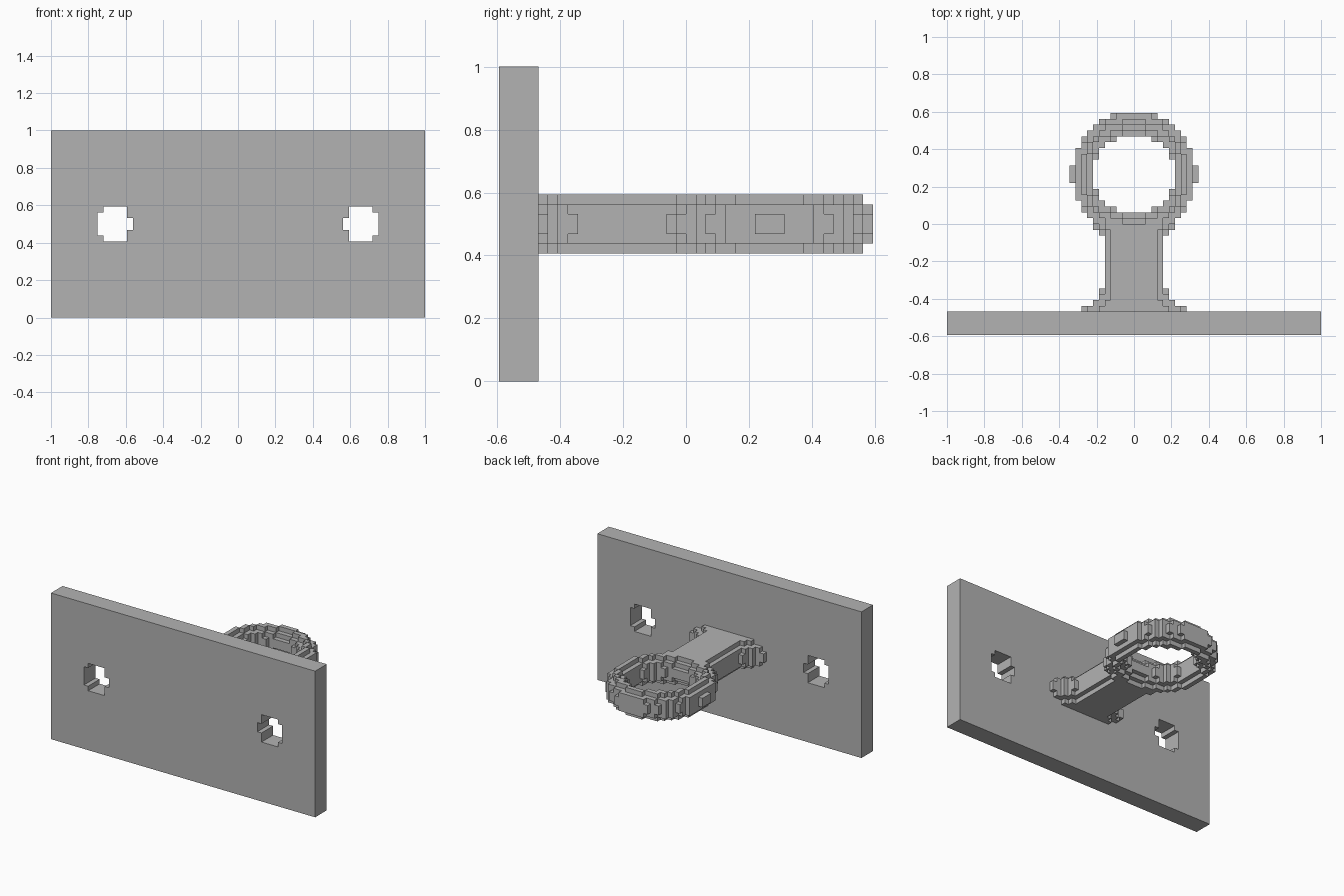
import bpy, bmesh

if "Cube" in bpy.data.objects:
    bpy.data.objects.remove(bpy.data.objects["Cube"], do_unlink=True)

U = 1 / 32  # size of one block

grey = bpy.data.materials.new("plain grey")
grey.use_nodes = True
colour = (0.45, 0.45, 0.45, 1)
grey.diffuse_color = colour
grey.node_tree.nodes["Principled BSDF"].inputs["Base Color"].default_value = colour


def block_solid(name, xs, ys, zs, inside):
    """Closed shell around every grid cell whose centre passes the inside rule."""
    axes = (xs, ys, zs)
    mids = [[(a + b) / 2 for a, b in zip(ax, ax[1:])] for ax in axes]
    cells = {(i, j, k)
             for i, x in enumerate(mids[0])
             for j, y in enumerate(mids[1])
             for k, z in enumerate(mids[2]) if inside(x, y, z)}
    bm = bmesh.new()
    verts = {}

    def corner(idx):
        if idx not in verts:
            verts[idx] = bm.verts.new([axes[n][idx[n]] * U for n in range(3)])
        return verts[idx]

    for cell in cells:
        for n in range(3):
            for side in (0, 1):
                near = list(cell)
                near[n] += 1 if side else -1
                if tuple(near) in cells:
                    continue
                loop = []
                for a, b in ((0, 0), (1, 0), (1, 1), (0, 1)):
                    c = list(cell)
                    c[n] += side
                    c[(n + 1) % 3] += a
                    c[(n + 2) % 3] += b
                    loop.append(corner(tuple(c)))
                bm.faces.new(loop if side else loop[::-1])
    mesh = bpy.data.meshes.new(name)
    bm.to_mesh(mesh)
    bm.free()
    mesh.materials.append(grey)
    ob = bpy.data.objects.new(name, mesh)
    bpy.context.collection.objects.link(ob)
    return ob


# Mounting plate with two stepped screw holes
def in_plate(x, y, z):
    x, h = abs(x), abs(z - 16)
    hole = ((23 < x < 24 and h < 2) or (19 < x < 23 and h < 3)
            or (18 < x < 19 and h < 1))
    return not hole


side_cuts = [18, 19, 23, 24, 32]
block_solid("mounting_plate", [-c for c in reversed(side_cuts)] + side_cuts,
            [-19, -15], [0, 13, 14, 15, 17, 18, 19, 32], in_plate)

# Ring: squared inner and outer radius for core, middle and outermost layers
RING = [(46.6, 113.4), (52, 106.7), (68, 85.5)]


def in_ring(x, y, z):
    inner, outer = RING[int(abs(z - 16))]
    return inner < x * x + (y - 8.5) ** 2 < outer


layers = list(range(13, 20))
block_solid("ring", list(range(-11, 12)), list(range(-2, 20)), layers, in_ring)

# Arm: half width per layer, with flares where it meets the plate and the ring
ARM_WIDTH = [5, 5, 4]
FLARE = [{-15: 9, -14: 7, -13: 6, -12: 6, -2: 6, -1: 7},
         {-15: 8, -14: 7, -13: 6, -1: 6},
         {-15: 6, -14: 5, -1: 5}]


def in_arm(x, y, z):
    layer = int(abs(z - 16))
    row = int(y - 0.5)
    return (abs(x) < FLARE[layer].get(row, ARM_WIDTH[layer])
            and not in_ring(x, y, z))


block_solid("arm", list(range(-9, 10)), list(range(-15, 1)), layers, in_arm)
